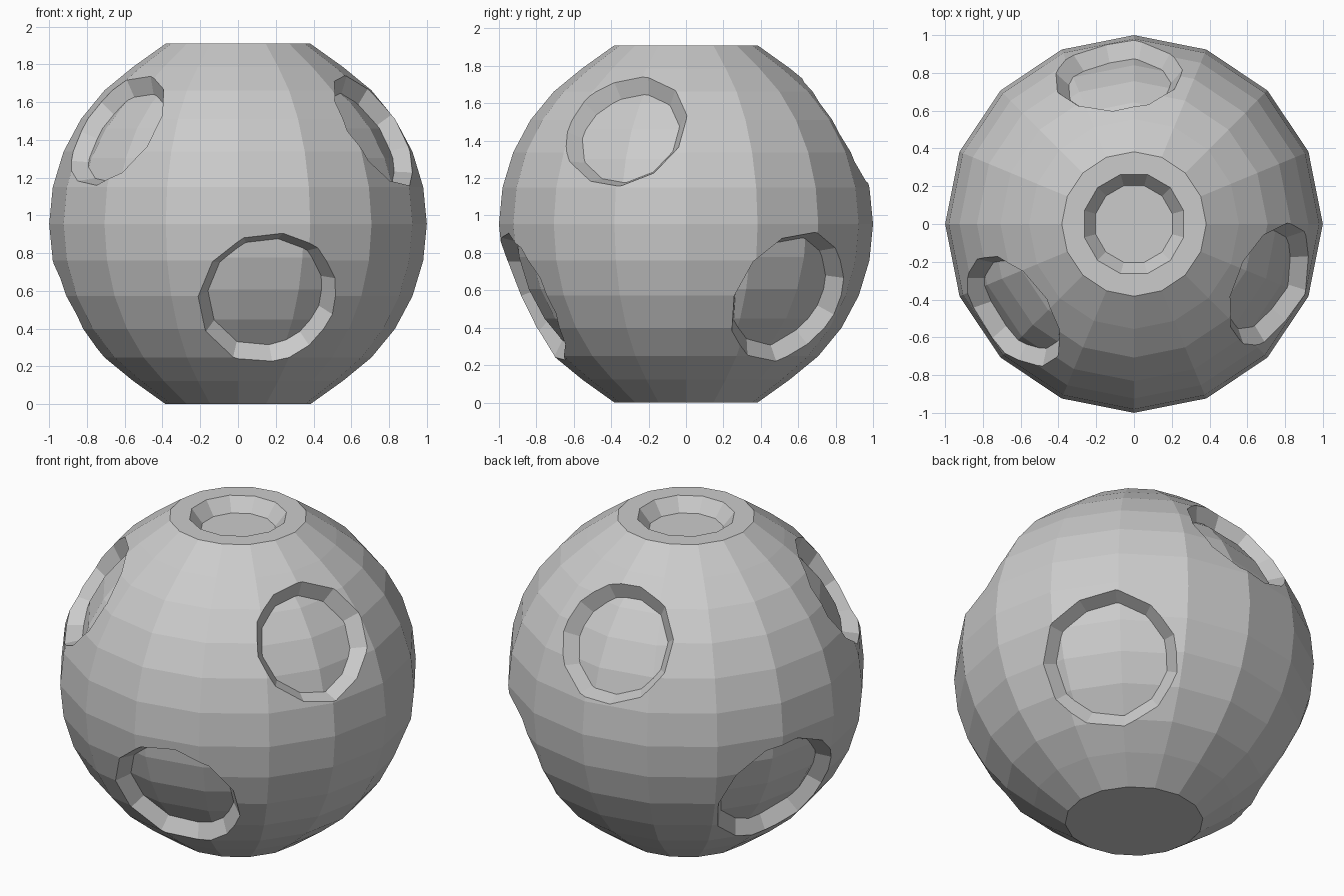
import bpy, bmesh
from math import sin, cos, radians, pi
from mathutils import Matrix, Vector

if "Cube" in bpy.data.objects:
    bpy.data.objects.remove(bpy.data.objects["Cube"])

CENTRE = Vector((0, 0, 0.955))
SEG = 16


def finish(name, bm):
    bmesh.ops.recalc_face_normals(bm, faces=bm.faces)
    mesh = bpy.data.meshes.new(name)
    bm.to_mesh(mesh)
    bm.free()
    ob = bpy.data.objects.new(name, mesh)
    bpy.context.collection.objects.link(ob)
    return ob


def ball(name, scale):
    """Faceted ball with flattened poles."""
    bm = bmesh.new()
    rings = []
    for i in range(-6, 7):
        lat = radians(11.25 * i)
        z = sin(lat)
        if abs(i) == 6:
            z = 0.955 * (1 if i > 0 else -1)
        rings.append([bm.verts.new(CENTRE + scale * Vector((
            cos(lat) * cos(2 * pi * k / SEG), cos(lat) * sin(2 * pi * k / SEG), z)))
            for k in range(SEG)])
    for a, b in zip(rings, rings[1:]):
        for k in range(SEG):
            n = (k + 1) % SEG
            bm.faces.new((a[k], a[n], b[n], b[k]))
    bm.faces.new(rings[0])
    bm.faces.new(rings[-1])
    return finish(name, bm)


def frustum(name, direction, h0, r0, h1, r1, sides, turn):
    """Tapered cutter along a direction from the ball centre."""
    bm = bmesh.new()
    rot = direction.to_track_quat('Z', 'Y').to_matrix().to_4x4()
    place = (Matrix.Translation(CENTRE) @ rot @ Matrix.Rotation(turn, 4, 'Z')
             @ Matrix.Translation((0, 0, (h0 + h1) / 2)))
    bmesh.ops.create_cone(bm, cap_ends=True, segments=sides, radius1=r0,
                          radius2=r1, depth=h1 - h0, matrix=place)
    ob = finish(name, bm)
    ob.hide_render = True
    return ob


def subtract(ob, tool):
    mod = ob.modifiers.new("cut", 'BOOLEAN')
    mod.operation = 'DIFFERENCE'
    mod.solver = 'EXACT'
    mod.object = tool
    bpy.context.view_layer.update()
    deps = bpy.context.evaluated_depsgraph_get()
    mesh = bpy.data.meshes.new_from_object(ob.evaluated_get(deps))
    ob.modifiers.clear()
    ob.data = mesh


body = ball("cratered_ball", 1.0)
core = ball("crater_floor_core", 0.91)
core.hide_render = True

# Three upper and three lower craters, evenly spaced, with bulging floors
slope = 0.93
for elev, rim_h, rim_r, azimuths in ((32, 0.935, 0.35, (-24, 96, 216)),
                                     (-25, 0.92, 0.385, (41, 161, 281))):
    for az in azimuths:
        e, a = radians(elev), radians(az)
        d = Vector((cos(e) * cos(a), cos(e) * sin(a), sin(e)))
        cutter = frustum("crater_cutter", d, 0.76, rim_r + slope * (0.76 - rim_h),
                         1.06, rim_r + slope * (1.06 - rim_h), 11, pi / 2)
        subtract(cutter, core)
        subtract(body, cutter)
        bpy.data.objects.remove(cutter)

# Flat-floored crater in the top
cutter = frustum("top_cutter", Vector((0, 0, 1)), 0.875, 0.21, 1.035, 0.335, 12, pi / 12)
subtract(body, cutter)
bpy.data.objects.remove(cutter)
bpy.data.objects.remove(core)

for p in body.data.polygons:
    p.use_smooth = False
